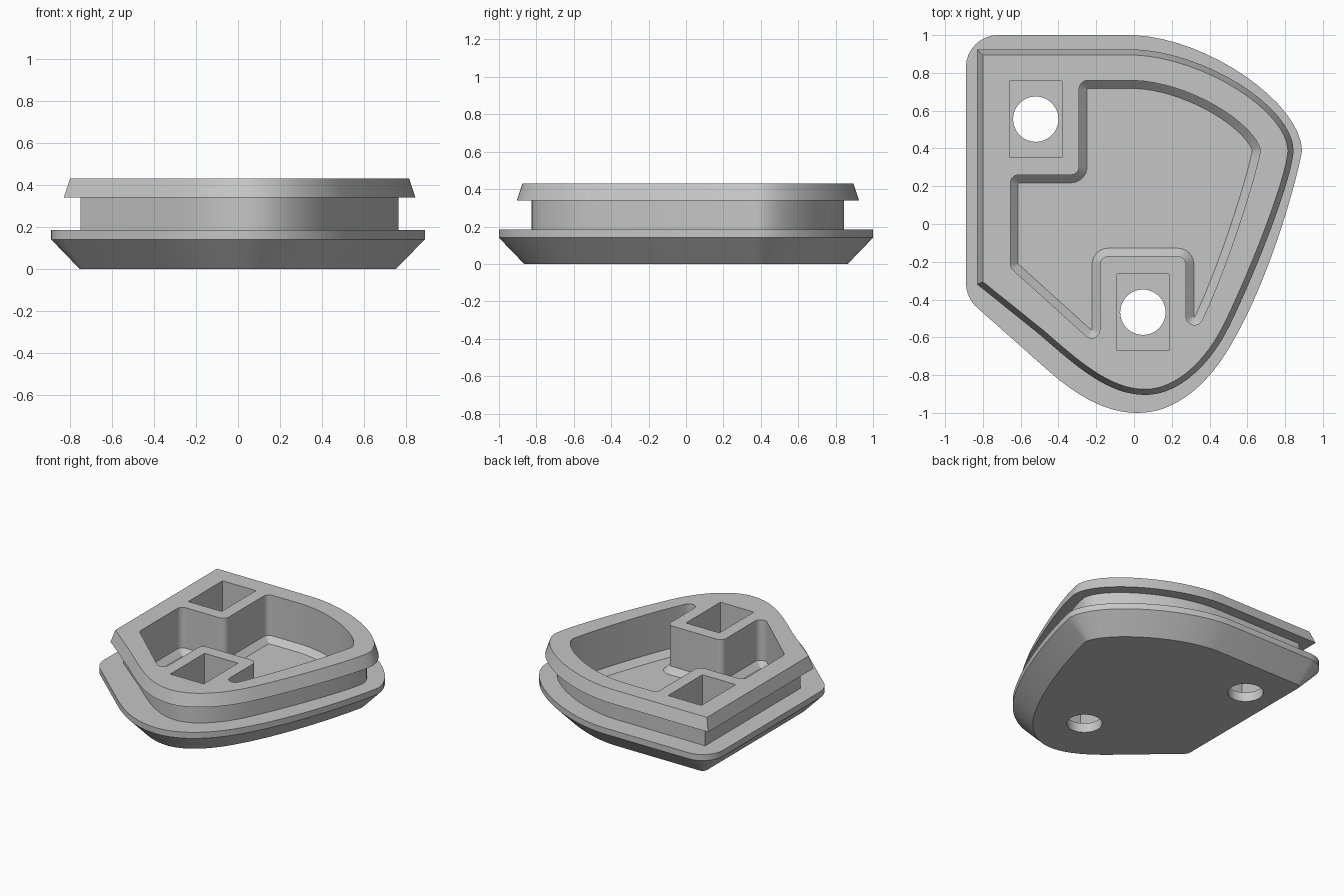
import bpy
import bmesh
import math
from mathutils import Vector

default = bpy.data.objects.get("Cube")
if default:
    bpy.data.objects.remove(default, do_unlink=True)

grey = bpy.data.materials.new("plain grey")
grey.use_nodes = True
colour = (0.56, 0.56, 0.56, 1)
grey.diffuse_color = colour
grey.node_tree.nodes["Principled BSDF"].inputs["Base Color"].default_value = colour


def bezier(a, b, c, d, n=16):
    """Points of a cubic curve, leaving out its start."""
    a, b, c, d = map(Vector, (a, b, c, d))
    points = []
    for i in range(1, n + 1):
        t = i / n
        s = 1 - t
        p = a * s**3 + b * (3 * s * s * t) + c * (3 * s * t * t) + d * t**3
        points.append((p.x, p.y, 0))
    return points


def rounded(corners, n=8):
    """Closed clockwise outline from (x, y, radius) corners."""
    points = []
    for i, (x, y, r) in enumerate(corners):
        p = Vector((x, y))
        if r == 0:
            points.append(p)
            continue
        u = (Vector(corners[i - 1][:2]) - p).normalized()
        v = (Vector(corners[(i + 1) % len(corners)][:2]) - p).normalized()
        half = u.angle(v) / 2
        centre = p + (u + v).normalized() * (r / math.sin(half))
        start = p + u * (r / math.tan(half)) - centre
        end = p + v * (r / math.tan(half)) - centre
        first = math.atan2(start.y, start.x)
        sweep = math.remainder(math.atan2(end.y, end.x) - first, math.tau)
        for k in range(n + 1):
            a = first + sweep * k / n
            points.append(centre + Vector((math.cos(a), math.sin(a))) * r)
    return points


def inset(points, amount):
    """Move a clockwise outline inwards with mitred corners."""
    result = []
    for i, p in enumerate(points):
        a = (p - points[i - 1]).normalized()
        b = (points[(i + 1) % len(points)] - p).normalized()
        na, nb = Vector((a.y, -a.x)), Vector((b.y, -b.x))
        result.append(p + (na + nb) * (amount / (1 + na.dot(nb))))
    return result


def wall(bm, outline, levels, hollow=False):
    """Side faces through an outline at (height, inset) levels."""
    rings = [[bm.verts.new((p.x, p.y, z)) for p in inset(outline, amount)]
             for z, amount in levels]
    for low, high in zip(rings, rings[1:]):
        for i in range(len(outline)):
            j = (i + 1) % len(outline)
            quad = [low[j], low[i], high[i], high[j]]
            bm.faces.new(quad[::-1] if hollow else quad)


def cap(bm, z, up, *loops):
    """Flat face inside the first loop, with the other loops as holes."""
    edges = []
    for loop in loops:
        ring = [bm.verts.new((p.x, p.y, z)) for p in loop]
        edges += [bm.edges.new((ring[i - 1], ring[i])) for i in range(len(ring))]
    filled = bmesh.ops.triangle_fill(bm, edges=edges, use_beauty=True,
                                     normal=(0, 0, 1))
    for item in filled["geom"]:
        if isinstance(item, bmesh.types.BMFace):
            item.normal_update()
            if (item.normal.z > 0) != up:
                item.normal_flip()


# Flange outline
flange = rounded(
    [(-0.89, 1, 0.17), (0, 1, 0)]
    + bezier((0, 1), (0.4, 0.98), (0.88, 0.64), (0.89, 0.39))
    + bezier((0.89, 0.39), (0.86, 0.22), (0.72, -0.28), (0.53, -0.61))
    + bezier((0.53, -0.61), (0.4, -0.85), (0.22, -1), (0.02, -1))
    + bezier((0.02, -1), (-0.15, -1), (-0.3, -0.91), (-0.45, -0.78))
    + [(-0.89, -0.39, 0.18)])

# Lip outline
lip = rounded(
    [(-0.83, 0.925, 0), (0, 0.925, 0)]
    + bezier((0, 0.925), (0.38, 0.91), (0.84, 0.62), (0.845, 0.39))
    + bezier((0.845, 0.39), (0.84, 0.25), (0.66, -0.22), (0.51, -0.53))
    + bezier((0.51, -0.53), (0.41, -0.74), (0.24, -0.905), (0.06, -0.905))
    + bezier((0.06, -0.905), (-0.14, -0.905), (-0.31, -0.75), (-0.5, -0.585))
    + [(-0.83, -0.32, 0)])

# Pocket outline, stepping round the two bolt towers
R = 0.045
pocket = rounded(
    [(-0.29, 0.76, R), (0, 0.76, 0)]
    + bezier((0, 0.76), (0.3, 0.75), (0.64, 0.53), (0.67, 0.39))
    + bezier((0.67, 0.39), (0.63, 0.2), (0.5, -0.2), (0.385, -0.455))
    + [(0.275, -0.7, R), (0.275, -0.17, R), (-0.18, -0.17, R),
       (-0.18, -0.66, R), (-0.655, -0.23, R), (-0.655, 0.26, R),
       (-0.29, 0.26, R)])

body = bmesh.new()

# Nut recesses with bolt holes through the base
recesses, holes = [], []
for x, y in ((-0.52, 0.555), (0.047, -0.467)):
    box = [Vector((x + sx * 0.138, y + sy * 0.203))
           for sx, sy in ((-1, 1), (1, 1), (1, -1), (-1, -1))]
    circle = [Vector((x + 0.12 * math.sin(a), y + 0.12 * math.cos(a)))
              for a in (math.tau * k / 48 for k in range(48))]
    wall(body, circle, [(0, 0), (0.07, 0)], hollow=True)
    cap(body, 0.07, True, box, circle)
    wall(body, box, [(0.07, 0), (0.43, 0)], hollow=True)
    recesses.append(box)
    holes.append(circle)

# Base flange with its sloping underside
cap(body, 0, False, inset(flange, 0.135), *holes)
wall(body, flange, [(0, 0.135), (0.14, 0), (0.185, 0)])
cap(body, 0.185, True, flange, inset(lip, 0.08))

# Neck and tapered lip
wall(body, lip, [(0.185, 0.08), (0.34, 0.08), (0.34, 0), (0.43, 0.03)])
cap(body, 0.43, True, inset(lip, 0.03), pocket, *recesses)

# Pocket with a bevelled floor
wall(body, pocket, [(0.085, 0.042), (0.127, 0), (0.43, 0)], hollow=True)
cap(body, 0.085, True, inset(pocket, 0.042))

bmesh.ops.remove_doubles(body, verts=body.verts[:], dist=0.0001)
mesh = bpy.data.meshes.new("cover_body")
body.to_mesh(mesh)
body.free()
mesh.materials.append(grey)
cover = bpy.data.objects.new("cover_body", mesh)
bpy.context.collection.objects.link(cover)

bpy.ops.object.select_all(action="DESELECT")
cover.select_set(True)
bpy.context.view_layer.objects.active = cover
bpy.ops.object.shade_smooth_by_angle(angle=math.radians(30))
